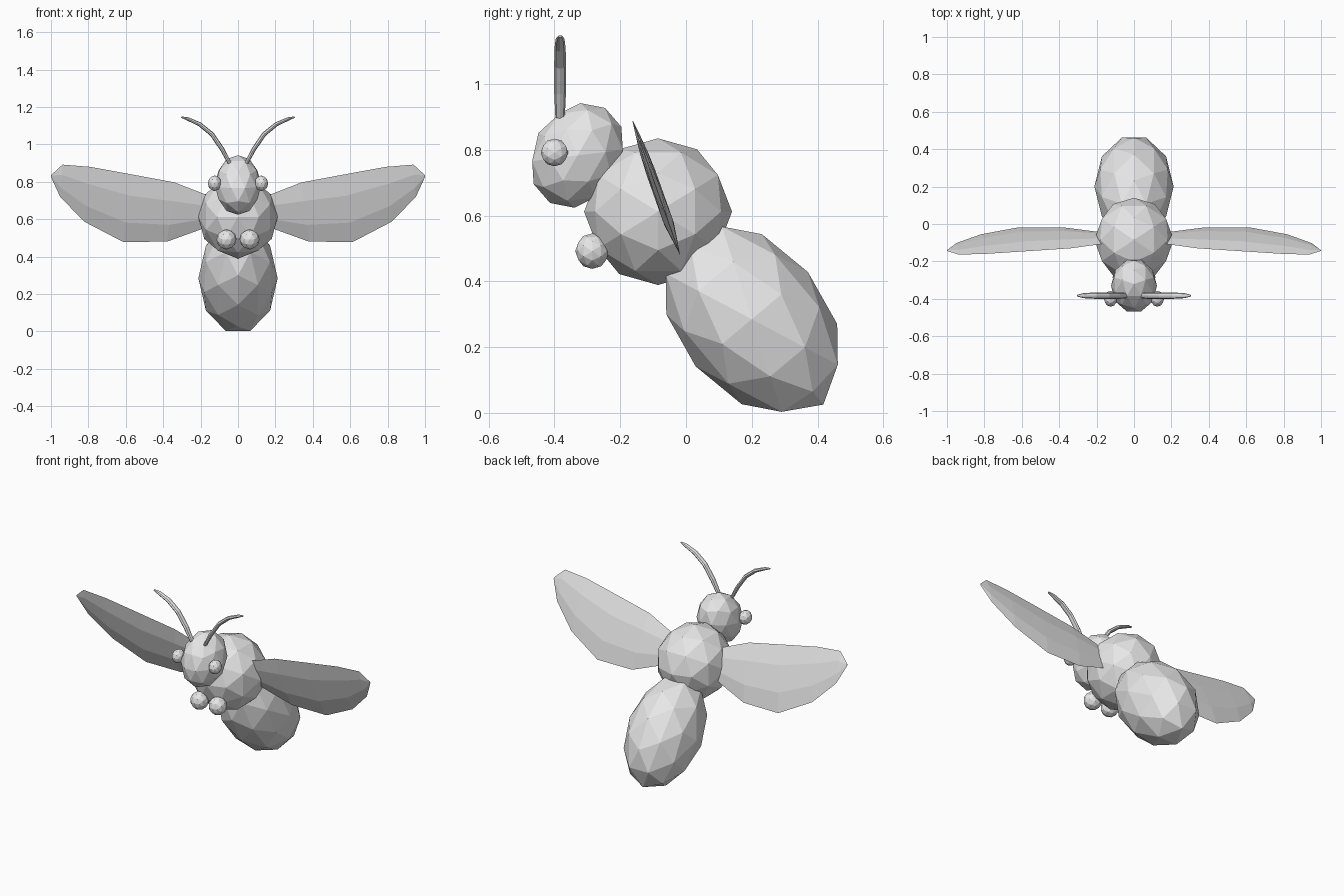
import bpy, bmesh
from math import radians, cos, sin, tau
from mathutils import Matrix, Vector

cube = bpy.data.objects.get("Cube")
if cube:
    bpy.data.objects.remove(cube, do_unlink=True)

grey = bpy.data.materials.new("plain_grey")
grey.use_nodes = True
grey.diffuse_color = (0.8, 0.8, 0.8, 1)
grey.node_tree.nodes["Principled BSDF"].inputs["Base Color"].default_value = (0.8, 0.8, 0.8, 1)


def finish(name, bm, paired=False):
    """Turn a bmesh into an object; paired parts are mirrored across x."""
    bmesh.ops.recalc_face_normals(bm, faces=bm.faces)
    mesh = bpy.data.meshes.new(name)
    bm.to_mesh(mesh)
    bm.free()
    mesh.materials.append(grey)
    obj = bpy.data.objects.new(name, mesh)
    bpy.context.collection.objects.link(obj)
    if paired:
        obj.modifiers.new("Mirror", 'MIRROR').use_mirror_merge = False
    return obj


def ball(name, centre, radii, tilt=0, paired=False):
    """Faceted ellipsoid, turned so its edges are symmetric on all three axes."""
    bm = bmesh.new()
    bmesh.ops.create_icosphere(bm, subdivisions=2, radius=1)
    bm.transform(Matrix.Translation(centre)
                 @ Matrix.Rotation(radians(tilt), 4, 'X')
                 @ Matrix.Diagonal((*radii, 1))
                 @ Matrix.Rotation(radians(58.28), 4, 'Y'))
    return finish(name, bm, paired)


def loft(name, rings):
    """Skin a list of equal point rings and close both ends."""
    bm = bmesh.new()
    loops = [[bm.verts.new(p) for p in ring] for ring in rings]
    n = len(loops[0])
    for a, b in zip(loops, loops[1:]):
        for i in range(n):
            j = (i + 1) % n
            bm.faces.new((a[i], a[j], b[j], b[i]))
    bm.faces.new(loops[0])
    bm.faces.new(loops[-1])
    return finish(name, bm, paired=True)


# Body
ball("abdomen", (0, 0.20, 0.285), (0.212, 0.339, 0.223), tilt=-50)
ball("thorax", (0, -0.085, 0.612), (0.212, 0.225, 0.223))
ball("head", (0, -0.33, 0.783), (0.123, 0.137, 0.167), tilt=-30)

# Eyes and front feet
ball("eyes", (0.125, -0.40, 0.792), (0.036, 0.042, 0.042), paired=True)
ball("front_feet", (0.062, -0.285, 0.492), (0.053, 0.052, 0.054), paired=True)

# Antennae: flattened tubes along a curved path
path = [Vector((x, -0.383, z)) for x, z in
        ((0.045, 0.90), (0.085, 0.975), (0.14, 1.055), (0.205, 1.108), (0.27, 1.137), (0.303, 1.146))]
rings = []
for i, p in enumerate(path):
    along = (path[min(i + 1, len(path) - 1)] - path[max(i - 1, 0)]).normalized()
    side = along.cross(Vector((0, 1, 0)))
    size = (0.8, 1, 1, 0.95, 0.75, 0.3)[i]
    rings.append([p + size * (side * 0.012 * cos(k * tau / 8)
                              + Vector((0, 0.018 * sin(k * tau / 8), 0))) for k in range(8)])
loft("antennae", rings)

# Wings: thin lens sections in a plane leaning forward at the top
# Each station: lower edge x, z; upper edge x, z; half thickness
stations = ((0.12, 0.58, 0.10, 0.70, 0.006),
            (0.20, 0.545, 0.18, 0.735, 0.011),
            (0.38, 0.48, 0.34, 0.797, 0.015),
            (0.615, 0.479, 0.56, 0.838, 0.015),
            (0.82, 0.586, 0.79, 0.88, 0.012),
            (0.95, 0.718, 0.938, 0.892, 0.007),
            (1.00, 0.826, 0.997, 0.838, 0.002))
section = ((0, 0), (0.3, -1), (0.7, -1), (1, 0), (0.7, 1), (0.3, 1))
lean = 0.354
normal = Vector((0, 1, lean)).normalized()
rings = []
for x0, z0, x1, z1, half in stations:
    ring = []
    for t, s in section:
        z = z0 + (z1 - z0) * t
        base = Vector((x0 + (x1 - x0) * t, -0.163 + (0.89 - z) * lean, z))
        ring.append(base + normal * half * s)
    rings.append(ring)
loft("wings", rings)
